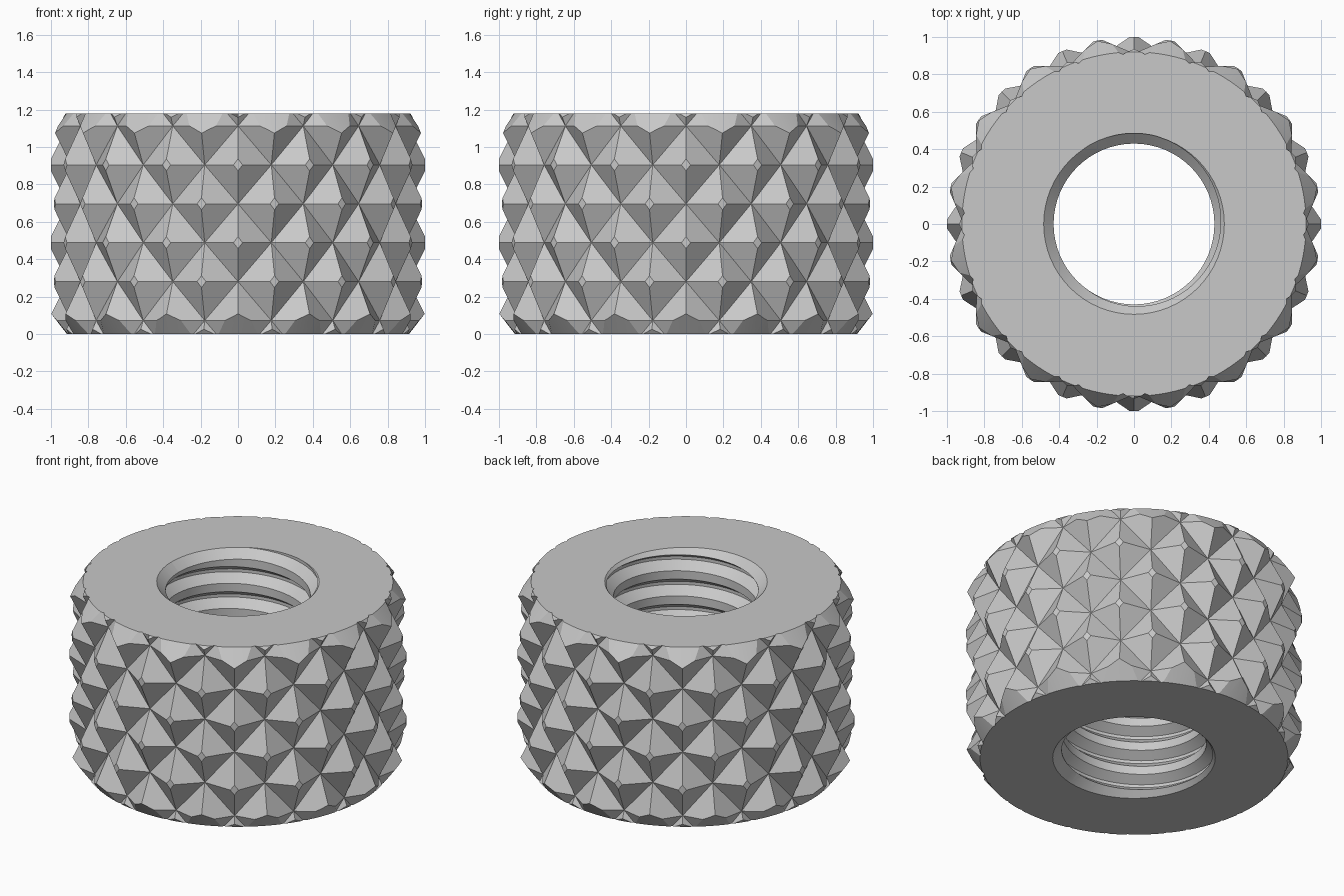
import bpy, bmesh, math

if "Cube" in bpy.data.objects:
    bpy.data.objects.remove(bpy.data.objects["Cube"])

HEIGHT = 1.18
COLS = 32                 # knurl columns around the nut
ROW0, ROW_STEP = 0.072, 0.208
PEAK, VALLEY = 1.016, 0.912
MINOR, MAJOR, PITCH = 0.43, 0.485, 0.165


def make_object(name, bm):
    bmesh.ops.recalc_face_normals(bm, faces=bm.faces)
    me = bpy.data.meshes.new(name)
    bm.to_mesh(me)
    bm.free()
    ob = bpy.data.objects.new(name, me)
    bpy.context.collection.objects.link(ob)
    return ob


def polar(r, a, z):
    return (r * math.cos(a), r * math.sin(a), z)


def lathe(name, profile, n):
    """Closed solid of revolution with flat ends."""
    bm = bmesh.new()
    rings = [[bm.verts.new(polar(r, math.tau * i / n, z)) for i in range(n)]
             for r, z in profile]
    for a, b in zip(rings, rings[1:]):
        for i in range(n):
            j = (i + 1) % n
            bm.faces.new((a[i], a[j], b[j], b[i]))
    bm.faces.new(rings[0])
    bm.faces.new(rings[-1])
    return make_object(name, bm)


def knurled_blank():
    """Alternating peaks and valleys, creased along the diagonal grooves."""
    bm = bmesh.new()
    rows = range(-1, 7)
    grid = [[bm.verts.new(polar(VALLEY if (i + k) % 2 else PEAK,
                                math.tau * i / COLS, ROW0 + ROW_STEP * k))
             for i in range(COLS)] for k in rows]
    for n, k in enumerate(rows[:-1]):
        a, b = grid[n], grid[n + 1]
        for i in range(COLS):
            j = (i + 1) % COLS
            if (i + k) % 2:       # groove rises to the right
                bm.faces.new((a[i], a[j], b[j]))
                bm.faces.new((a[i], b[j], b[i]))
            else:                 # groove rises to the left
                bm.faces.new((a[i], a[j], b[i]))
                bm.faces.new((a[j], b[j], b[i]))
    bm.faces.new(grid[0])
    bm.faces.new(grid[-1])
    return make_object("knurled_nut", bm)


def thread_cutter():
    """Solid right-hand screw whose turns share their edges."""
    n, turns = 64, 10
    prof = [(MINOR, 0.0), (MINOR, 0.055), (MAJOR, 0.105), (MAJOR, 0.125)]
    p = len(prof)
    last = turns * p
    bm = bmesh.new()

    def vert(i, j):
        r, dz = prof[j % p]
        z = -0.3 + dz + PITCH * (j // p + i / n)
        return bm.verts.new(polar(r, math.tau * i / n, z))

    cols = [[vert(i, j) for j in range(last + 1 + (p if i == 0 else 0))]
            for i in range(n)]
    # the last column joins the first one, a full turn higher
    cols.append(cols[0][p:])
    for a, b in zip(cols, cols[1:]):
        for j in range(last):
            bm.faces.new((a[j], b[j], b[j + 1], a[j + 1]))
    for row in (0, last):
        loop = [cols[i][row] for i in range(n)]
        loop += [cols[0][row + s] for s in range(p, 0, -1)]
        hub = bm.verts.new((0, 0, loop[0].co.z + PITCH / 2))
        for u, v in zip(loop, loop[1:] + loop[:1]):
            bm.faces.new((u, v, hub))
    return make_object("thread_cutter", bm)


def boolean(target, cutter, operation):
    mod = target.modifiers.new(operation, 'BOOLEAN')
    mod.operation, mod.object, mod.solver = operation, cutter, 'EXACT'
    bpy.context.view_layer.objects.active = target
    bpy.ops.object.modifier_apply(modifier=mod.name)
    bpy.data.objects.remove(cutter)


nut = knurled_blank()

# chamfered outer envelope, which also flattens the knurl tips
boolean(nut, lathe("envelope", [(0.915, 0), (1, 0.11), (1, HEIGHT - 0.11),
                                (0.92, HEIGHT)], 128), 'INTERSECT')

# threaded bore
boolean(nut, thread_cutter(), 'DIFFERENCE')

# countersinks at both mouths of the bore
for name, z, s in (("top_sink", HEIGHT, -1), ("bottom_sink", 0, 1)):
    boolean(nut, lathe(name, [(0.533, z - s * 0.05), (0.383, z + s * 0.1)], 64),
            'DIFFERENCE')

# single grey metal
grey = bpy.data.materials.new("grey_metal")
grey.diffuse_color = (0.58, 0.58, 0.58, 1)
grey.use_nodes = True
grey.node_tree.nodes["Principled BSDF"].inputs["Base Color"].default_value = grey.diffuse_color
nut.data.materials.clear()
nut.data.materials.append(grey)
for f in nut.data.polygons:
    f.material_index = 0

bpy.ops.object.select_all(action='DESELECT')
nut.select_set(True)
bpy.context.view_layer.objects.active = nut
bpy.ops.object.shade_smooth_by_angle(angle=math.radians(20))
